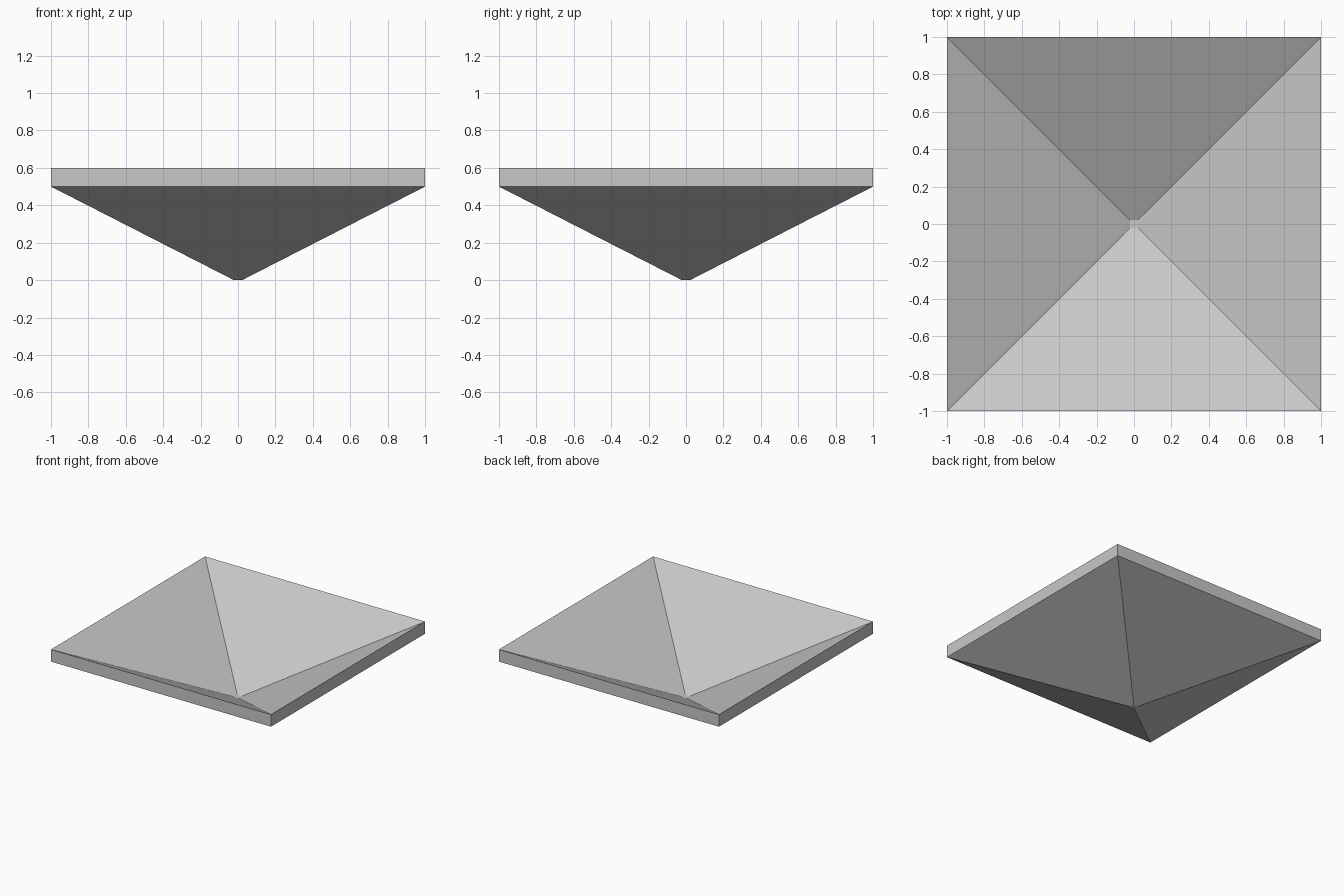
import bpy
import bmesh

cube = bpy.data.objects.get("Cube")
if cube:
    bpy.data.objects.remove(cube, do_unlink=True)

# Single light grey material
grey = bpy.data.materials.new("light_grey")
grey.use_nodes = True
colour = (0.58, 0.58, 0.58, 1)
grey.diffuse_color = colour
grey.node_tree.nodes["Principled BSDF"].inputs["Base Color"].default_value = colour

HALF, TIP = 1.0, 0.022       # half widths of the rim and of the blunt tip
DEPTH, WALL = 0.5, 0.1       # pyramid depth and vertical wall thickness


def square_ring(bm, half, z):
    corners = ((-1, -1), (1, -1), (1, 1), (-1, 1))
    return [bm.verts.new((x * half, y * half, z)) for x, y in corners]


# Inverted pyramid dish: outer slope, upright rim, then inner slope
bm = bmesh.new()
profile = [(TIP, 0), (HALF, DEPTH), (HALF, DEPTH + WALL), (TIP, WALL)]
rings = [square_ring(bm, half, z) for half, z in profile]
for low, high in zip(rings, rings[1:]):
    for i in range(4):
        j = (i + 1) % 4
        bm.faces.new((low[i], low[j], high[j], high[i]))

# Blunt tip, outside and inside
bm.faces.new(rings[0][::-1])
bm.faces.new(rings[-1])
bmesh.ops.recalc_face_normals(bm, faces=bm.faces)

mesh = bpy.data.meshes.new("pyramid_dish")
bm.to_mesh(mesh)
bm.free()
mesh.materials.append(grey)
dish = bpy.data.objects.new("pyramid_dish", mesh)
bpy.context.collection.objects.link(dish)
